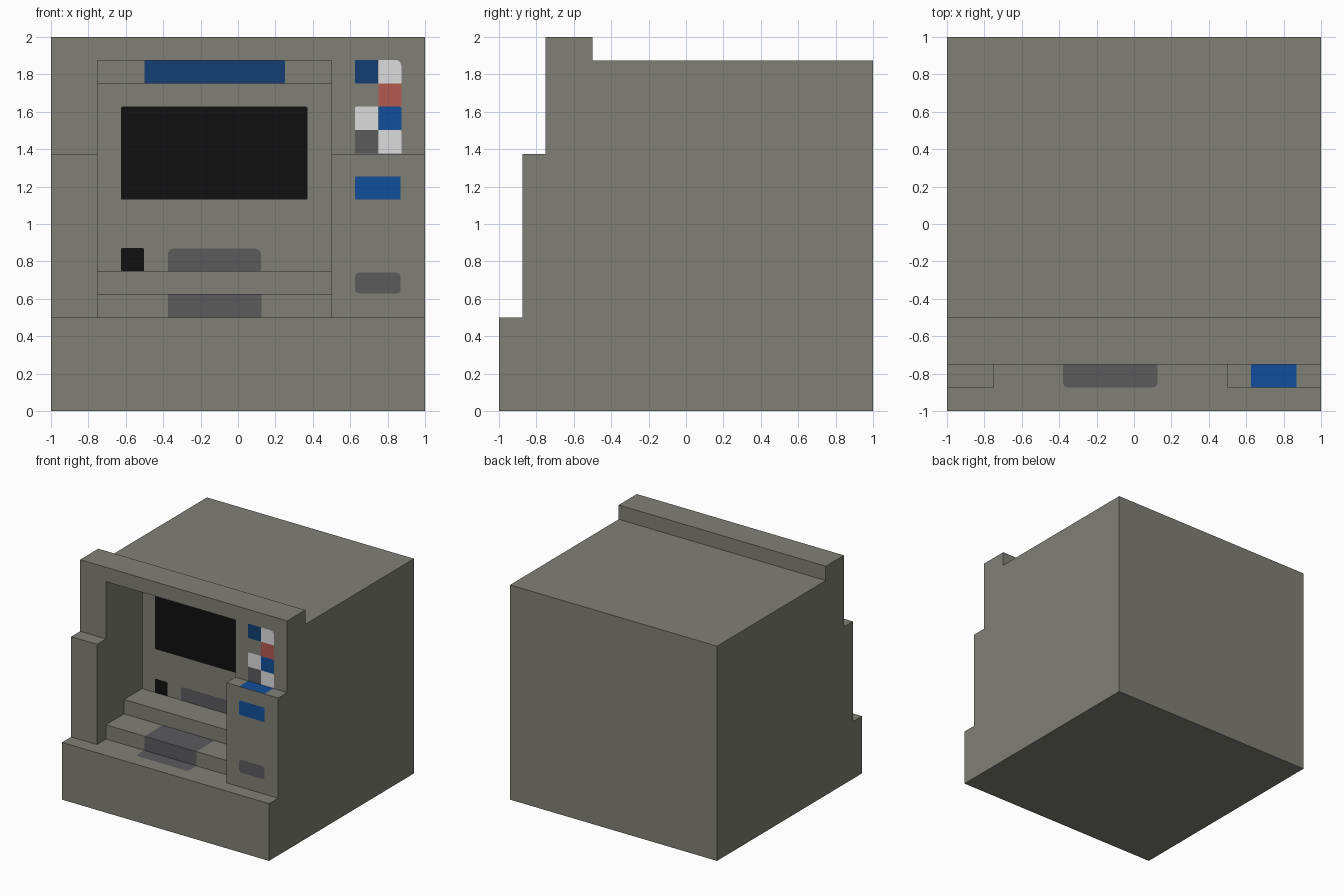
import bpy, bmesh, math

if "Cube" in bpy.data.objects:
    bpy.data.objects.remove(bpy.data.objects["Cube"])


def material(name, rgb):
    m = bpy.data.materials.new(name)
    m.diffuse_color = (*rgb, 1)
    m.use_nodes = True
    m.node_tree.nodes["Principled BSDF"].inputs["Base Color"].default_value = m.diffuse_color
    return m


BODY = material("warm_grey", (0.217, 0.217, 0.18))
BLACK = material("black", (0.005, 0.005, 0.005))
GREY = material("dark_grey", (0.105, 0.103, 0.108))
WHITE = material("light_grey", (0.72, 0.72, 0.72))
BLUE = material("blue", (0.006, 0.076, 0.322))
NAVY = material("navy", (0.006, 0.049, 0.173))
RED = material("red", (0.45, 0.10, 0.077))


def finish(name, bm, mat):
    me = bpy.data.meshes.new(name)
    bm.to_mesh(me)
    bm.free()
    me.materials.append(mat)
    ob = bpy.data.objects.new(name, me)
    bpy.context.collection.objects.link(ob)
    return ob


# Cabinet: (y, z) side profiles swept along x, clockwise seen from +x
OUTER = [(-1, 0), (-1, .5), (-.875, .5), (-.875, 1.375), (-.75, 1.375),
         (-.75, 1.875), (-.75, 2), (-.5, 2), (-.5, 1.875), (1, 1.875), (1, 0)]
# Stepped recess between the cheeks
RECESS = [(-.875, .5), (-.875, 1.375), (-.75, 1.375), (-.75, 1.875),
          (-.5, 1.875), (-.5, 1.75), (-.25, 1.75), (-.25, .75),
          (-.5, .75), (-.5, .625), (-.75, .625), (-.75, .5)]
MIDDLE = OUTER[:3] + RECESS[:3:-1] + OUTER[5:]
# recess ceiling ends at the front bar, whose lower front corner follows
bm = bmesh.new()


def sweep(profile, x0, x1):
    for a, b in zip(profile, profile[1:] + profile[:1]):
        if a != b:
            bm.faces.new([bm.verts.new(p) for p in
                          ((x0, *a), (x1, *a), (x1, *b), (x0, *b))])


def cap(profile, x, flip):
    pts = profile[::-1] if flip else profile
    bm.faces.new([bm.verts.new((x, *p)) for p in pts])


sweep(OUTER, -1, -.75)
sweep(MIDDLE, -.75, .5)
sweep(OUTER, .5, 1)
cap(OUTER, -1, False)
cap(OUTER, 1, True)
cap(RECESS, -.75, True)
cap(RECESS, .5, False)
bmesh.ops.remove_doubles(bm, verts=bm.verts[:], dist=1e-5)
bmesh.ops.dissolve_limit(bm, angle_limit=.01, verts=bm.verts[:], edges=bm.edges[:])
finish("cabinet", bm, BODY)


def plate(name, mat, u0, u1, v0, v1, depth, up=False, radii=(.008,) * 4):
    """Thin rounded panel facing the front (depth = y) or upward (depth = z).
    Radii run lower left, lower right, upper right, upper left."""
    bm = bmesh.new()
    corners = ((u0, v0, 1, 1), (u1, v0, -1, 1), (u1, v1, -1, -1), (u0, v1, 1, -1))
    verts = []
    for i, ((u, v, su, sv), r) in enumerate(zip(corners, radii)):
        for k in range(5 if r else 1):
            t = math.radians(180 + 90 * i + 22.5 * k)
            a = u + r * (su + math.cos(t)) if r else u
            b = v + r * (sv + math.sin(t)) if r else v
            verts.append(bm.verts.new((a, b, depth + .002) if up
                                      else (a, depth - .002, b)))
    bm.faces.new(verts)
    finish(name, bm, mat)


# Recess panels
plate("screen", BLACK, -.625, .372, 1.13, 1.627, -.25)
plate("card_slot", BLACK, -.625, -.503, .75, .872, -.25, radii=(0, 0, .008, .008))
plate("header_panel", NAVY, -.5, .25, 1.752, 1.875, -.5, radii=(.004,) * 4)

# Dark tray running over the floor, riser and first step, then the back wall
plate("tray_floor", GREY, -.38, .125, -.873, -.75, .5, True, (.025, .025, 0, 0))
plate("tray_riser", GREY, -.375, .125, .5, .625, -.75, radii=(0,) * 4)
plate("tray_step", GREY, -.375, .125, -.75, -.505, .625, True, (0, 0, .03, .03))
plate("tray_back", GREY, -.375, .122, .75, .868, -.25, radii=(0, 0, .03, .03))

# Key tiles on the upper right: column, row, colour
S = .008
for n, (col, row, mat, radii) in enumerate([
        (0, 3, NAVY, (S, 0, 0, S)), (1, 3, WHITE, (0, 0, .03, S)),
        (1, 2, RED, (0, 0, 0, 0)), (0, 1, WHITE, (0, 0, 0, S)),
        (1, 1, BLUE, (0, S, S, 0)), (0, 0, GREY, (0, 0, 0, 0)),
        (1, 0, WHITE, (0, 0, S, 0))]):
    x, z = .625 + .125 * col, 1.377 + .125 * row
    plate(f"key_tile_{n + 1}", mat, x, x + .123, z, z + .125, -.75, radii=radii)

# Right pillar panels
plate("pillar_top_panel", BLUE, .625, .87, -.875, -.75, 1.375, True, (S, S, 0, 0))
plate("pillar_front_panel", BLUE, .625, .87, 1.13, 1.255, -.875)
plate("pillar_slot", GREY, .625, .87, .628, .74, -.875, radii=(.025,) * 4)
